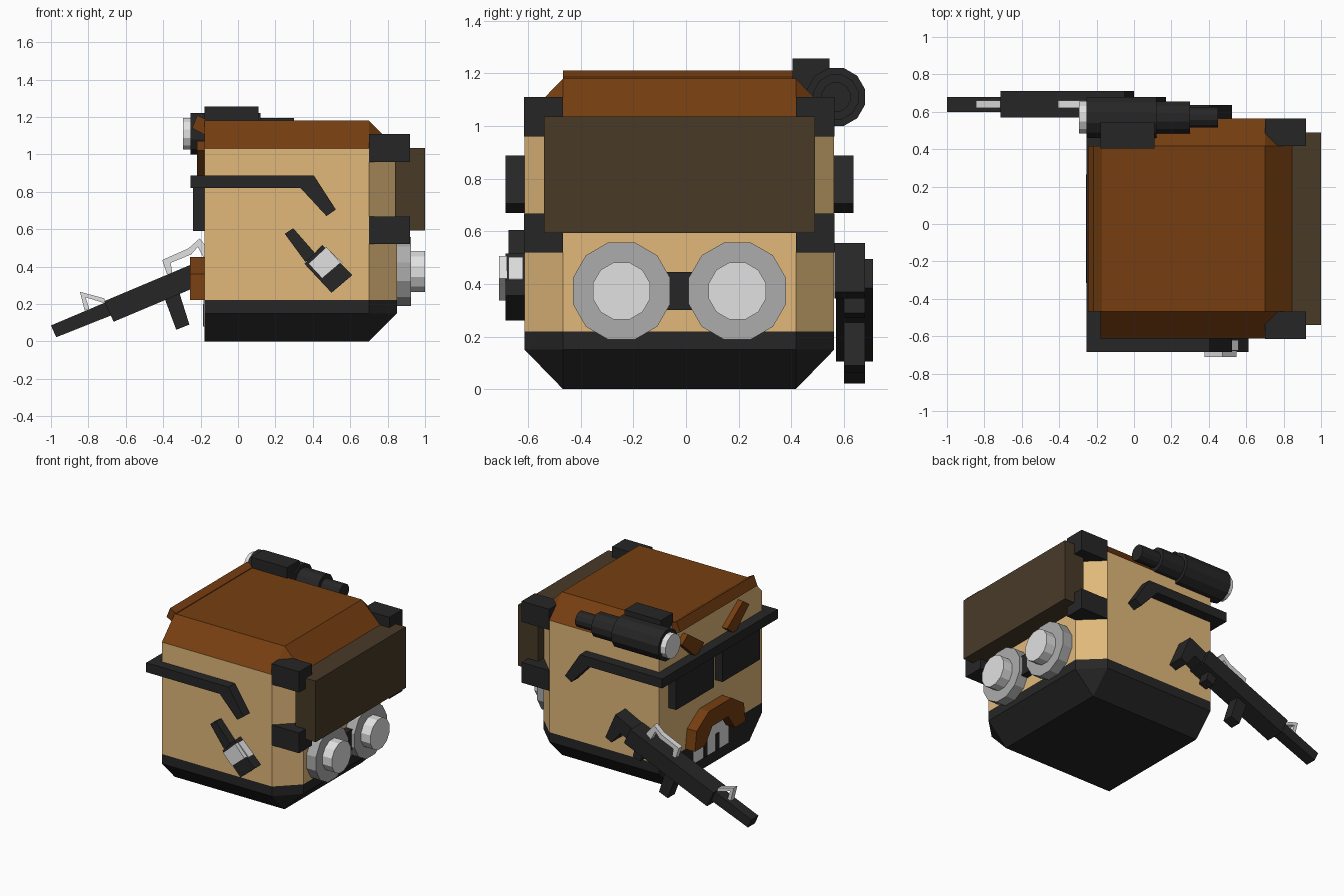
import bpy, bmesh, math
from mathutils import Matrix, Vector

if "Cube" in bpy.data.objects:
    bpy.data.objects.remove(bpy.data.objects["Cube"])


def material(name, hexcol):
    m = bpy.data.materials.new(name)
    c = [int(hexcol[i:i + 2], 16) / 255 for i in (0, 2, 4)]
    m.diffuse_color = [v / 12.92 if v <= 0.04045 else ((v + 0.055) / 1.055) ** 2.4 for v in c] + [1]
    m.use_nodes = True
    m.node_tree.nodes["Principled BSDF"].inputs["Base Color"].default_value = m.diffuse_color
    return m


SKIN = material("tan", "E1B97B")
HAIR = material("brown", "763E11")
BLACK = material("black", "262626")
OLIVE = material("dark olive brown", "483A27")
GREY = material("mid grey", "ACACAC")
LIGHT = material("light grey", "E1E1E1")


def finish(name, bm, *mats):
    bmesh.ops.recalc_face_normals(bm, faces=bm.faces)
    me = bpy.data.meshes.new(name)
    bm.to_mesh(me)
    bm.free()
    for m in mats:
        me.materials.append(m)
    ob = bpy.data.objects.new(name, me)
    bpy.context.collection.objects.link(ob)
    return ob


def prism(name, pts, axis, lo, hi, mat):
    """Extrude a profile: (x, z) points along y, or (y, z) points along x."""
    bm = bmesh.new()
    put = (lambda p, d: (p[0], d, p[1])) if axis == 'y' else (lambda p, d: (d, p[0], p[1]))
    a = [bm.verts.new(put(p, lo)) for p in pts]
    b = [bm.verts.new(put(p, hi)) for p in pts]
    n = len(pts)
    bm.faces.new(a)
    bm.faces.new(b)
    for i in range(n):
        bm.faces.new((a[i], a[(i + 1) % n], b[(i + 1) % n], b[i]))
    return finish(name, bm, mat)


def box(name, x0, x1, y0, y1, z0, z1, mat):
    return prism(name, [(x0, z0), (x1, z0), (x1, z1), (x0, z1)], 'y', y0, y1, mat)


def drum(name, x0, x1, y, z, r, mat, n=12):
    """Cylinder along x with flats at the top and sides; r is to the flats."""
    R = r / math.cos(math.pi / n)
    pts = [(y + R * math.cos((i + .5) * 2 * math.pi / n),
            z + R * math.sin((i + .5) * 2 * math.pi / n)) for i in range(n)]
    return prism(name, pts, 'x', x0, x1, mat)


FULL = [(-.18, -.613), (.70, -.613), (.85, -.467), (.85, .417), (.70, .563), (-.18, .563)]
INSET = [(-.18, -.467), (.70, -.467), (.70, -.467), (.70, .417), (.70, .417), (-.18, .417)]


def loft(name, rings, *mats):
    """Stack of (outline, z) rings; the flat face end uses the last material."""
    bm = bmesh.new()
    vs = [[bm.verts.new((x, y, z)) for x, y in o] for o, z in rings]
    for a, b in zip(vs, vs[1:]):
        for i in range(6):
            j = (i + 1) % 6
            bm.faces.new((a[i], a[j], b[j], b[i]))
    bm.faces.new(vs[0])
    bm.faces.new(vs[-1])
    bmesh.ops.remove_doubles(bm, verts=bm.verts, dist=1e-4)
    bm.normal_update()
    for f in bm.faces:
        if all(v.co.x < -.17 for v in f.verts):
            f.material_index = len(mats) - 1
    return finish(name, bm, *mats)


# Head: black collar, tan face, brown hair with a raised fringe
loft("collar", [(INSET, 0), (FULL, .15), (FULL, .22)], BLACK)
loft("head", [(FULL, .22), (FULL, 1.03)], SKIN)
loft("hair", [(FULL, 1.03), (INSET, 1.18)], HAIR, SKIN)
prism("fringe", [(-.245, 1.14), (-.217, 1.21), (-.17, 1.185), (-.17, 1.10)], 'y', -.467, .417, HAIR)

# Sunglasses
YC = -.025
box("glasses_bar", -.255, -.18, -.685, .637, .82, .888, BLACK)
temple = [(-.255, .82), (.334, .82), (.473, .67), (.523, .705), (.405, .888), (-.255, .888)]
prism("right_temple", temple, 'y', -.685, -.61, BLACK)
prism("left_temple", temple, 'y', .56, .637, BLACK)

# Lenses and slanted eyebrows, mirrored about the face centre
brow = [(.13, .94), (.22, .87), (.385, 1.02), (.315, 1.07)]
for side, s in (("right", -1), ("left", 1)):
    prism(side + "_lens", [(YC + s * y, z) for y, z in
          ((.05, .82), (.48, .82), (.48, .59), (.05, .59))], 'x', -.24, -.18, BLACK)
    prism(side + "_eyebrow", [(YC + s * y, z) for y, z in brow], 'x', -.22, -.18, HAIR)

# Moustache and mouth
half = [(.13, .45), (.27, .36), (.29, .22), (.17, .22), (.09, .33)]
prism("moustache", [(YC + y, z) for y, z in half] + [(YC - y, z) for y, z in reversed(half)],
      'x', -.257, -.18, HAIR)
box("mouth", -.184, -.18, YC - .2, YC + .2, .08, .27, LIGHT)
for i, y in enumerate((-.07, .07)):
    box(f"mouth_gap_{i}", -.188, -.18, YC + y - .02, YC + y + .02, .08, .2, BLACK)

# Back pack, corner brackets and two drums
box("pack", .84, 1.0, -.54, .49, .593, 1.035, OLIVE)
for side, y0, y1 in (("right", -.615, -.467), ("left", .417, .565)):
    box(side + "_upper_bracket", .70, .92, y0, y1, .96, 1.11, BLACK)
    box(side + "_lower_bracket", .70, .92, y0, y1, .52, .667, BLACK)
for side, y in (("right", -.245), ("left", .195)):
    drum(side + "_drum_rim", .84, .925, y, .373, .185, GREY)
    drum(side + "_drum_core", .92, 1.0, y, .373, .109, LIGHT)
box("drum_link", .84, .90, -.09, .04, .30, .445, BLACK)

# Pouch with strap on the right side
prism("pouch_strap", [(.25, .575), (.295, .605), (.415, .468), (.36, .425)], 'y', -.675, -.61, BLACK)
prism("pouch", [(.355, .415), (.45, .515), (.612, .355), (.5, .26)], 'y', -.685, -.61, BLACK)
prism("pouch_plate", [(.377, .415), (.473, .505), (.548, .42), (.45, .337)], 'y', -.71, -.68, LIGHT)
prism("pouch_edge", [(.46, .49), (.475, .502), (.56, .418), (.545, .405)], 'y', -.675, -.62, LIGHT)

# Scope on the left of the hair
SY, SZ = .57, 1.11
drum("scope_glass", -.295, -.25, SY, SZ, .085, LIGHT)
drum("scope_body", -.255, .12, SY, SZ, .11, BLACK)
drum("scope_tube", .11, .30, SY, SZ, .085, BLACK)
drum("scope_eyepiece", .29, .45, SY, SZ, .055, BLACK)
box("scope_mount", -.18, .11, .405, .545, 1.12, 1.257, BLACK)

# Rifle on the left side
prism("rifle_barrel", [(-1.0, .085), (-.70, .212), (-.67, .142), (-.972, .022)], 'y', .60, .68, BLACK)
prism("rifle_body", [(-.715, .215), (-.05, .495), (0, .385), (-.665, .105)], 'y', .57, .71, BLACK)
prism("rifle_stock", [(-.06, .48), (.09, .555), (.17, .37), (.12, .345), (.05, .43), (-.03, .39)],
      'y', .565, .68, BLACK)
prism("rifle_magazine", [(-.40, .25), (-.32, .28), (-.26, .09), (-.33, .062)], 'y', .60, .68, BLACK)
prism("rifle_grip", [(-.14, .35), (-.07, .37), (-.05, .29), (-.11, .27)], 'y', .60, .68, BLACK)
prism("rifle_handle", [(-.405, .435), (-.265, .497), (-.205, .55), (-.14, .47), (-.18, .44),
                       (-.215, .505), (-.25, .465), (-.36, .42), (-.35, .36), (-.38, .36)],
      'y', .62, .66, LIGHT)
prism("front_sight_top", [(-.845, .265), (-.715, .23), (-.715, .205), (-.83, .24)], 'y', .62, .66, LIGHT)
prism("front_sight_post", [(-.845, .265), (-.82, .25), (-.795, .175), (-.82, .165)], 'y', .62, .66, LIGHT)
